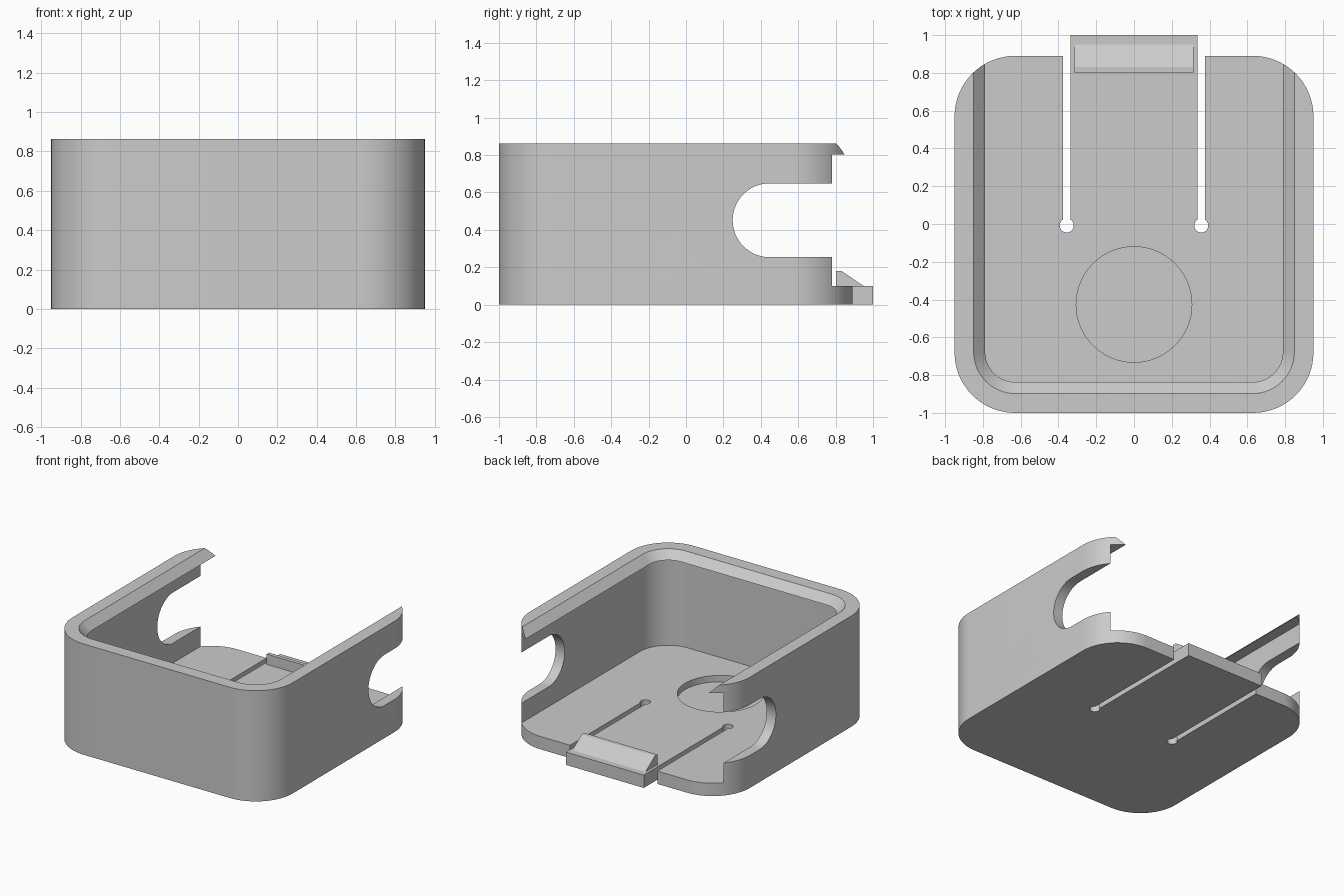
import bpy, bmesh, math

if "Cube" in bpy.data.objects:
    bpy.data.objects.remove(bpy.data.objects["Cube"])

grey = bpy.data.materials.new("plain grey")
grey.diffuse_color = (0.6, 0.6, 0.6, 1)
grey.use_nodes = True
grey.node_tree.nodes["Principled BSDF"].inputs["Base Color"].default_value = grey.diffuse_color


def arc(cx, cy, r, a0, a1, n=16):
    """Points along a circular arc, angles in degrees."""
    return [(cx + r * math.cos(math.radians(a0 + (a1 - a0) * i / n)),
             cy + r * math.sin(math.radians(a0 + (a1 - a0) * i / n))) for i in range(n + 1)]


def loft(name, low, high):
    """Closed solid between two loops of 3D points."""
    bm = bmesh.new()
    a = [bm.verts.new(p) for p in low]
    b = [bm.verts.new(p) for p in high]
    bm.faces.new(a)
    bm.faces.new(b)
    for i in range(len(a)):
        j = (i + 1) % len(a)
        bm.faces.new((a[i], a[j], b[j], b[i]))
    bmesh.ops.recalc_face_normals(bm, faces=bm.faces)
    mesh = bpy.data.meshes.new(name)
    bm.to_mesh(mesh)
    bm.free()
    mesh.materials.append(grey)
    ob = bpy.data.objects.new(name, mesh)
    bpy.context.collection.objects.link(ob)
    return ob


def prism_z(name, pts, z0, z1):
    return loft(name, [(x, y, z0) for x, y in pts], [(x, y, z1) for x, y in pts])


def prism_x(name, pts, x0, x1):
    return loft(name, [(x0, y, z) for y, z in pts], [(x1, y, z) for y, z in pts])


def u_shape(off):
    """Inside outline with round front corners, open through the back."""
    w, r = 0.788 + off, 0.16 + off
    return (arc(-0.628, -0.677, r, 180, 270) + arc(0.628, -0.677, r, 270, 360)
            + [(w, 1.2), (-w, 1.2)])


def cut(ob, cutter):
    bpy.context.view_layer.objects.active = ob
    mod = ob.modifiers.new("cut", 'BOOLEAN')
    mod.operation = 'DIFFERENCE'
    mod.solver = 'EXACT'
    mod.object = cutter
    bpy.ops.object.modifier_apply(modifier=mod.name)
    bpy.data.objects.remove(cutter, do_unlink=True)


# Box body: rounded outline with the latch tongue stepping out at the back
R, cx, cf, cb = 0.32, 0.63, -0.68, 0.57
outline = (arc(-cx, cf, R, 180, 270) + arc(cx, cf, R, 270, 360) + arc(cx, cb, R, 0, 90)
           + [(0.355, 0.89), (0.355, 1.0), (-0.355, 1.0), (-0.355, 0.89)]
           + arc(-cx, cb, R, 90, 180))
box = prism_z("box_body", outline, 0, 0.863)

# Wide cavity below the lid rail, open at the back, leaving thin walls
cut(box, prism_z("cavity_cutter", u_shape(0.083), 0.1, 0.802))

# Sloped seat for a sliding lid, leaving an overhanging rail
low = [(x, y, 0.782) for x, y in u_shape(-0.02)]
high = [(x, y, 0.922) for x, y in u_shape(0.12)]
cut(box, loft("lid_seat_cutter", low, high))

# Round-ended side openings
side = arc(0.447, 0.4515, 0.1975, 90, 270, 32) + [(1.2, 0.254), (1.2, 0.649)]
cut(box, prism_x("side_opening_cutter", side, -1.4, 1.4))

# Keyhole slots beside the tongue
for s in (-1, 1):
    a = math.degrees(math.asin(0.02 / 0.037))
    hole = arc(s * 0.356, -0.008, 0.037, 90 + a, 450 - a, 28)
    key = hole + [(s * 0.356 + 0.02, 1.3), (s * 0.356 - 0.02, 1.3)]
    cut(box, prism_z("slot_cutter", key, -0.2, 0.3))

# Shallow round recess in the floor
cut(box, prism_z("recess_cutter", arc(0, -0.426, 0.306, 0, 354.375, 63), 0.05, 0.3))

# Ramped catch on the tongue
catch = prism_x("latch_catch", [(0.803, 0.098), (0.803, 0.18), (0.832, 0.18), (0.95, 0.1), (0.95, 0.098)],
                -0.315, 0.315)

# Smooth the round walls, keep the edges crisp
bpy.ops.object.select_all(action='DESELECT')
for ob in (box, catch):
    ob.select_set(True)
bpy.context.view_layer.objects.active = box
bpy.ops.object.shade_smooth_by_angle(angle=math.radians(25))
